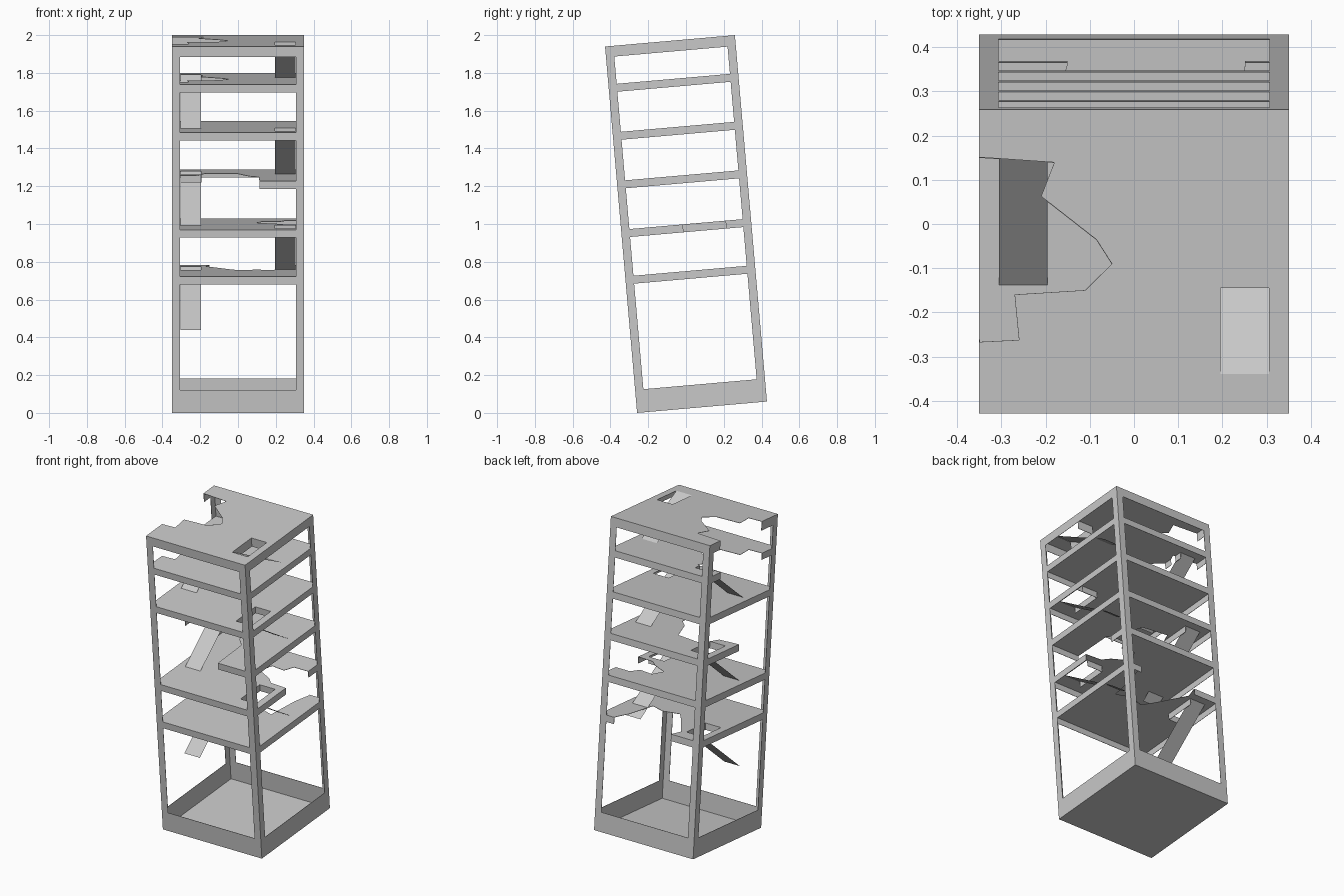
import bpy, bmesh
from math import radians, sin
from mathutils import Matrix

if "Cube" in bpy.data.objects:
    bpy.data.objects.remove(bpy.data.objects["Cube"], do_unlink=True)

HX, HY, HEIGHT, POST, SKIN = 0.35, 0.345, 1.947, 0.044, 0.002
LEAN = radians(5)
# The whole tower leans towards the front about its base
TILT = (Matrix.Translation((0, HEIGHT * sin(LEAN) / 2, HY * sin(LEAN)))
        @ Matrix.Rotation(LEAN, 4, 'X'))

concrete = bpy.data.materials.new("concrete_grey")
concrete.use_nodes = True
concrete.diffuse_color = (0.58, 0.58, 0.58, 1)
concrete.node_tree.nodes["Principled BSDF"].inputs["Base Color"].default_value = (0.58, 0.58, 0.58, 1)


def add(name, bm):
    bmesh.ops.recalc_face_normals(bm, faces=bm.faces)
    mesh = bpy.data.meshes.new(name)
    bm.to_mesh(mesh)
    bm.free()
    mesh.materials.append(concrete)
    obj = bpy.data.objects.new(name, mesh)
    obj.matrix_world = TILT
    bpy.context.collection.objects.link(obj)
    return obj


def prism(name, outline, low, high):
    """Extrude a plan outline between two heights."""
    bm = bmesh.new()
    face = bm.faces.new([bm.verts.new((x, y, low)) for x, y in outline])
    grown = bmesh.ops.extrude_face_region(bm, geom=[face])["geom"]
    bmesh.ops.translate(bm, vec=(0, 0, high - low),
                        verts=[v for v in grown if isinstance(v, bmesh.types.BMVert)])
    return add(name, bm)


def rect(x0, x1, y0, y1):
    return [(x0, y0), (x1, y0), (x1, y1), (x0, y1)]


def cut(obj, outline, low, high):
    """Cut a plan outline out of a part and drop the cutter."""
    cutter = prism("cutter", outline, low, high)
    cutter.hide_render = True
    mod = obj.modifiers.new("cut", 'BOOLEAN')
    mod.operation, mod.solver, mod.object = 'DIFFERENCE', 'EXACT', cutter
    bpy.context.view_layer.update()
    graph = bpy.context.evaluated_depsgraph_get()
    mesh = bpy.data.meshes.new_from_object(obj.evaluated_get(graph))
    obj.modifiers.clear()
    obj.data = mesh
    bpy.data.objects.remove(cutter, do_unlink=True)


full = rect(-HX, HX, -HY, HY)
hollow = rect(SKIN - HX, HX - SKIN, SKIN - HY, HY - SKIN)

# Thin-walled base tray
base = prism("base_tray", full, 0, 0.122)
cut(base, hollow, SKIN, 0.2)

# Corner posts, thin angle sections
for side, sx in (("right", -1), ("left", 1)):
    for end, sy in (("front", -1), ("back", 1)):
        angle = [(HX, HY), (HX - POST, HY), (HX - POST, HY - SKIN),
                 (HX - SKIN, HY - SKIN), (HX - SKIN, HY - POST), (HX, HY - POST)]
        prism(f"{end}_{side}_post", [(sx * x, sy * y) for x, y in angle],
              0.12, HEIGHT - 0.01)

# Ragged collapse outlines for the broken floors
roof_break = [(-0.4, 0.24), (-0.18, 0.225), (-0.21, 0.148), (-0.085, 0.05),
              (-0.05, -0.005), (-0.11, -0.065), (-0.27, -0.075),
              (-0.26, -0.178), (-0.4, -0.185)]
west_break = [(x, y - 0.019) for x, y in roof_break]
back_break = [(-0.15, 0.4), (-0.15, 0.34), (-0.17, 0.27), (-0.05, 0.1), (0, 0.04),
              (0.1, 0.07), (0.19, 0.04), (0.22, 0.24), (0.25, 0.33), (0.255, 0.4)]
east_break = [(0.4, -0.02), (0.24, -0.01), (0.2, 0.03), (0.1, 0.08),
              (0.13, 0.16), (0.22, 0.15), (0.25, 0.21), (0.4, 0.21)]
corner_break = [(-0.4, -0.02), (-0.22, 0), (-0.17, 0.12), (0, 0.1),
                (0.06, -0.05), (0.11, -0.1), (0.115, -0.4), (-0.4, -0.4)]

# Floors, stair hatches and ramps, alternating between two corners
tops = [0.725, 0.973, 1.232, 1.49, 1.745, HEIGHT]
breaks = [back_break, east_break, corner_break, None, west_break, roof_break]
HATCH_NEAR, HATCH_FAR, RAMP_FOOT = 0.06, 0.255, -0.155
HATCH_IN, HATCH_OUT = 0.196, 0.305

for i, (top, broken) in enumerate(zip(tops, breaks)):
    roof = i == len(tops) - 1
    name = "roof" if roof else f"floor_{i + 1}"
    thick = 0.057 if roof else 0.042
    s = -1 if i % 2 == 0 else 1           # hatch at back-right or front-left

    # Thin deck with a hanging rim
    deck = prism(name + "_deck", full, top - thick, top)
    cut(deck, hollow, top - 0.1, top - SKIN)
    x0, x1 = sorted((s * HATCH_IN, s * HATCH_OUT))
    y0, y1 = sorted((-s * HATCH_NEAR, -s * HATCH_FAR))
    cut(deck, rect(x0, x1, y0, y1), top - 0.1, top + 0.1)

    # Curtain walls on the two inner sides of the hatch
    lip = [(HATCH_IN, HATCH_FAR), (HATCH_IN, HATCH_NEAR), (HATCH_OUT, HATCH_NEAR),
           (HATCH_OUT, HATCH_NEAR - SKIN), (HATCH_IN - SKIN, HATCH_NEAR - SKIN),
           (HATCH_IN - SKIN, HATCH_FAR)]
    curtain = prism(name + "_hatch_curtain", [(s * x, -s * y) for x, y in lip],
                    top - thick, top - SKIN / 2)
    if broken:
        for part in (deck, curtain):
            cut(part, broken, top - 0.1, top + 0.1)

    # Thin ramp hanging from the far edge of the hatch
    foot = top - (0.247 if roof else 0.3)
    bm = bmesh.new()
    corners = [(x0, -s * RAMP_FOOT, foot), (x1, -s * RAMP_FOOT, foot),
               (x1, -s * HATCH_FAR, top), (x0, -s * HATCH_FAR, top)]
    bm.faces.new([bm.verts.new(c) for c in corners])
    ramp = add(name + "_ramp", bm)
    if ramp.data.polygons[0].normal.z < 0:
        ramp.data.flip_normals()
